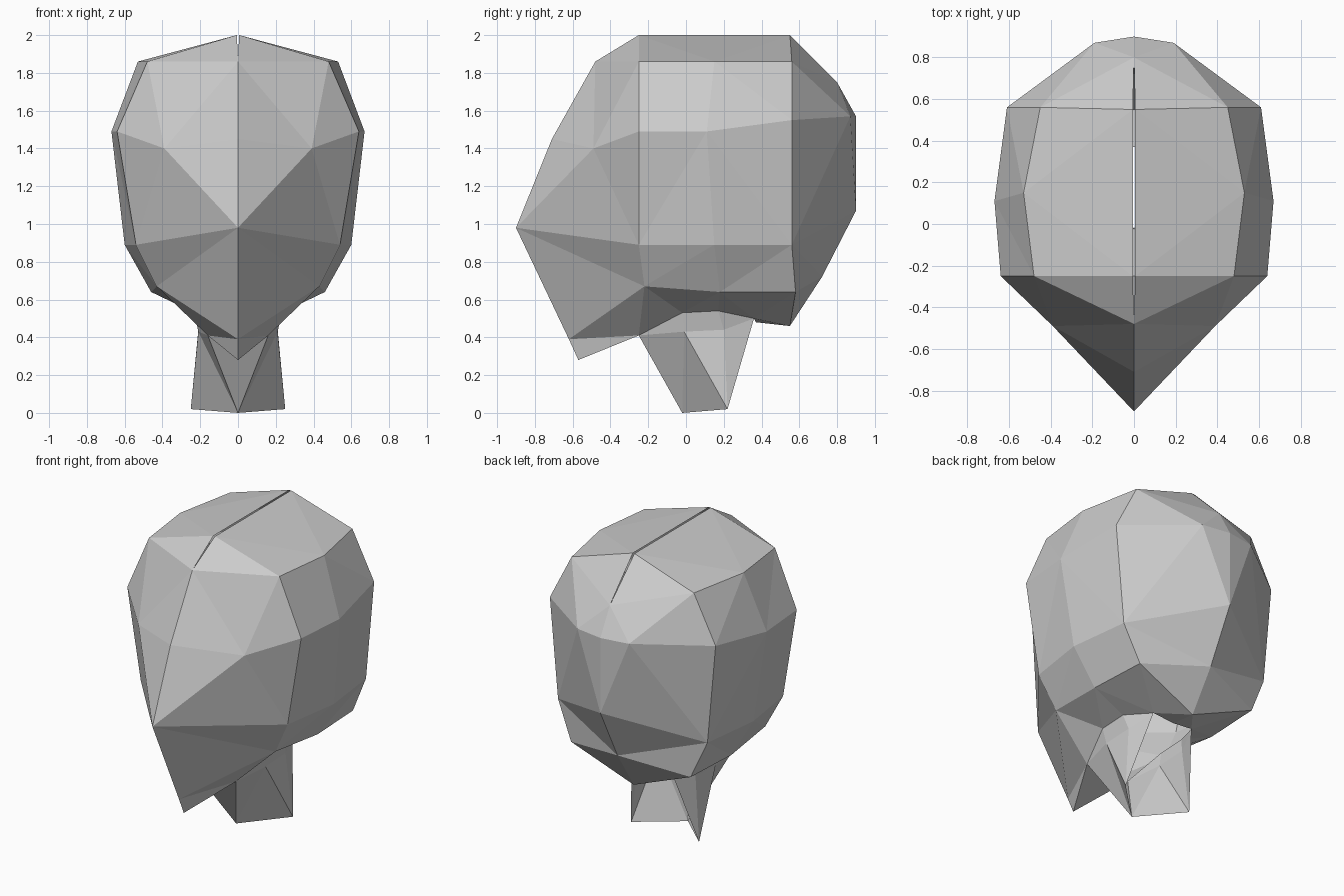
import bpy, bmesh

if "Cube" in bpy.data.objects:
    bpy.data.objects.remove(bpy.data.objects["Cube"])

GAP = 0.006  # half width of the open seam along the crown


def build_half(name, panels):
    """Make one right-hand half from panels of points and mirror it."""
    bm = bmesh.new()
    verts = {}
    for panel in panels:
        corners = []
        for p in panel:
            if p not in verts:
                verts[p] = bm.verts.new(p)
            corners.append(verts[p])
        bm.faces.new(corners)
    bmesh.ops.recalc_face_normals(bm, faces=bm.faces[:])
    bm.normal_update()
    # make the shell point outwards, judged by the panels facing +x
    if sum(f.normal.x * f.calc_area() for f in bm.faces) < 0:
        bmesh.ops.reverse_faces(bm, faces=bm.faces[:])
    # long bent panels become clean flat facets
    bent = [f for f in bm.faces if len(f.verts) > 3]
    bmesh.ops.triangulate(bm, faces=bent)
    mesh = bpy.data.meshes.new(name)
    bm.to_mesh(mesh)
    bm.free()
    obj = bpy.data.objects.new(name, mesh)
    bpy.context.collection.objects.link(obj)
    mirror = obj.modifiers.new("mirror", 'MIRROR')
    mirror.merge_threshold = 0.002
    return obj


def midline(profile):
    """Centre-line points from (y, z); the first sits beside the seam."""
    return [(GAP if i == 0 else 0, y, z) for i, (y, z) in enumerate(profile)]


# centre-line profiles, crown to chin and crown to nape
f = midline([(-.25, 2), (-.48, 1.86), (-.71, 1.45), (-.90, .98), (-.62, .39), (-.57, .28)])
b = midline([(.55, 2), (.80, 1.75), (.90, 1.57), (.90, 1.07), (.72, .72), (.55, .46)])

# side columns from temple to jaw: front, middle, back
front = [(.48, -.25, 1.86), (.64, -.25, 1.49), (.54, -.25, .89), (.43, -.22, .67)]
mid = [(.53, .15, 1.86), (.67, .11, 1.49), (.60, .15, .89), (.46, .18, .64)]
back = [(.45, .56, 1.86), (.61, .56, 1.55), (.55, .56, .89), (.44, .58, .64)]
cheek = (.39, -.49, 1.40)
bump = (.19, .87, 1.57)

# rim where the head meets the neck, front to back
rim = [(.16, -.25, .41), (.23, -.02, .53), (.23, .17, .54), (.15, .36, .50)]
nape = (0, .37, .48)

head = [
    # crown
    (f[0], front[0], mid[0], back[0], b[0]),
    # face
    (f[0], front[0], f[1]),
    (f[1], front[0], front[1], cheek, f[2]),
    (f[2], cheek, f[3]),
    (f[3], cheek, front[1], front[2]),
    (f[3], front[2], front[3], f[4]),
    # back of skull
    (b[0], back[0], b[1]),
    (b[1], back[0], back[1], bump),
    (b[1], bump, b[2]),
    (b[2], bump, b[3]),
    (bump, back[1], back[2], b[3]),
    (b[3], back[2], back[3], b[4]),
    (b[4], back[3], b[5]),
    # underside
    (f[4], front[3], rim[0], f[5]),
    (f[5], rim[0], (0, -.25, .41)),
    (front[3], rim[1], rim[0]),
    (front[3], mid[3], rim[2], rim[1]),
    (mid[3], back[3], rim[3], rim[2]),
    (back[3], b[5], nape, rim[3]),
]
# sides of the head
for near, far in ((front, mid), (mid, back)):
    for i in range(3):
        head.append((near[i], near[i + 1], far[i + 1], far[i]))
build_half("head", head)

# neck: a folded shell, open at the bottom and back
side_front, side_back = (.21, -.01, .43), (.21, .20, .44)
foot_front, foot_side = (0, -.02, .0), (.25, .22, .02)
build_half("neck", [
    ((0, -.25, .41), rim[0], foot_front),
    (rim[0], side_front, foot_front),
    (rim[0], rim[1], side_front),
    (rim[1], rim[2], side_back, side_front),
    (side_front, side_back, foot_side),
    (side_front, foot_side, foot_front),
    (rim[2], rim[3], side_back),
    (side_back, rim[3], foot_side),
])
